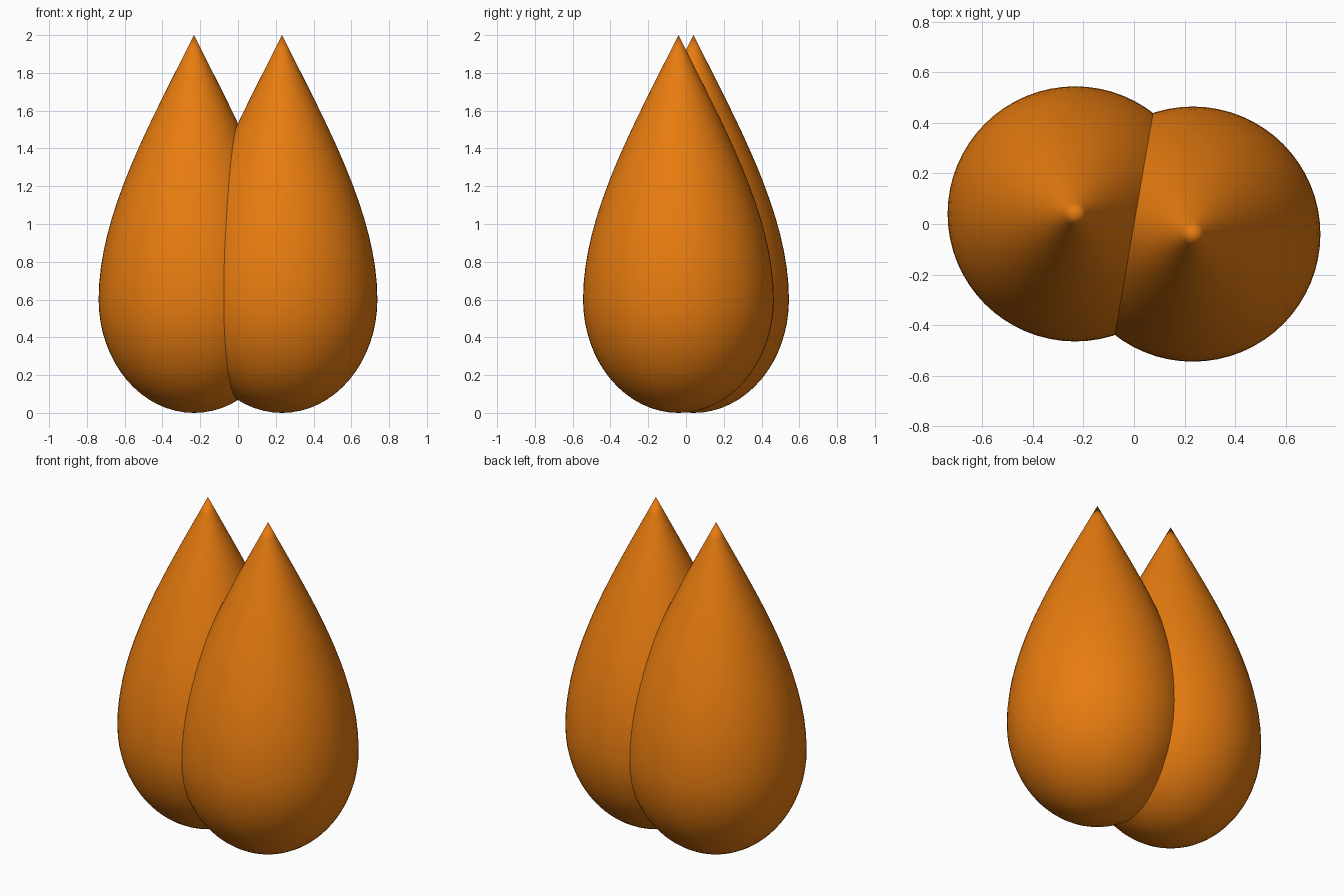
import bpy
import bmesh
import math
from mathutils import Vector
from mathutils.geometry import interpolate_bezier

if "Cube" in bpy.data.objects:
    bpy.data.objects.remove(bpy.data.objects["Cube"])

SEGMENTS = 64
RADIUS = 0.505
BELLY = 0.6      # height of the widest ring
HEIGHT = 2.0

# Single orange skin colour
orange = bpy.data.materials.new("orange")
colour = (0.8, 0.2, 0.005, 1.0)
orange.diffuse_color = colour
orange.use_nodes = True
orange.node_tree.nodes["Principled BSDF"].inputs["Base Color"].default_value = colour


def drop_profile():
    """Outline from the tip down to the bottom pole, as (radius, 0, height)."""
    upper = interpolate_bezier(
        Vector((0, 0, HEIGHT)), Vector((0.235, 0, 1.53)),
        Vector((RADIUS, 0, 1.05)), Vector((RADIUS, 0, BELLY)), 17)
    lower = []
    steps = 16
    for i in range(1, steps + 1):
        a = math.pi / 2 * i / steps
        lower.append(Vector((RADIUS * math.cos(a), 0, BELLY * (1 - math.sin(a)))))
    return upper + lower


def make_drop(name, x, y):
    """Spin the outline into a closed teardrop."""
    bm = bmesh.new()
    verts = [bm.verts.new(p) for p in drop_profile()]
    edges = [bm.edges.new(pair) for pair in zip(verts, verts[1:])]
    bmesh.ops.spin(bm, geom=verts + edges, cent=(0, 0, 0), axis=(0, 0, 1),
                   angle=math.tau, steps=SEGMENTS, use_duplicate=False)
    bmesh.ops.remove_doubles(bm, verts=bm.verts, dist=0.0005)
    bmesh.ops.recalc_face_normals(bm, faces=bm.faces)
    for face in bm.faces:
        face.smooth = True
    mesh = bpy.data.meshes.new(name)
    bm.to_mesh(mesh)
    bm.free()
    mesh.materials.append(orange)
    obj = bpy.data.objects.new(name, mesh)
    obj.location = (x, y, 0)
    bpy.context.collection.objects.link(obj)


# Two overlapping drops, set slightly askew
for name, side in (("left_drop", 1), ("right_drop", -1)):
    make_drop(name, side * 0.233, side * -0.04)
